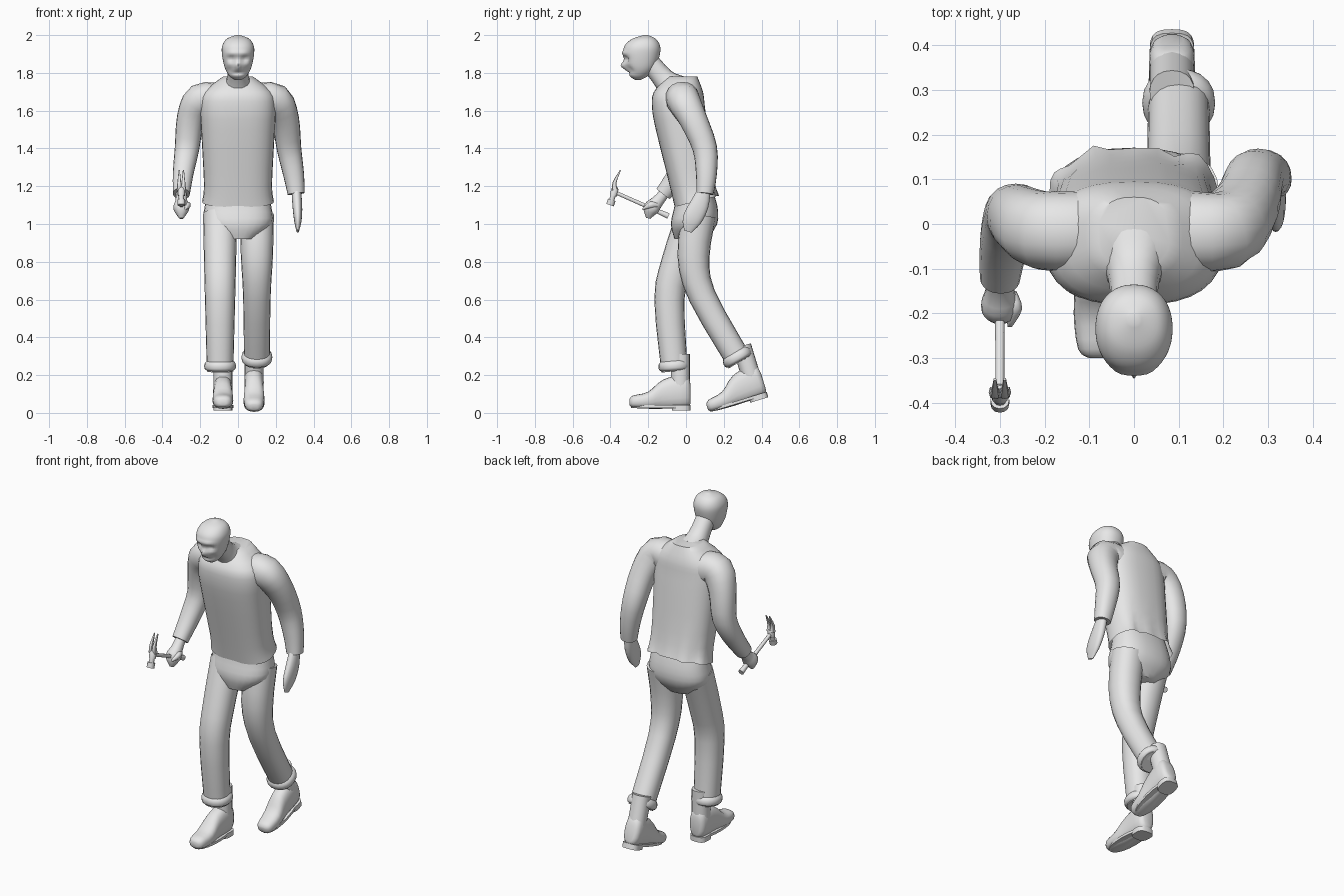
import bpy, bmesh, math
from mathutils import Vector, Matrix

default_cube = bpy.data.objects.get("Cube")
if default_cube:
    bpy.data.objects.remove(default_cube, do_unlink=True)

X, Y, Z = Vector((1, 0, 0)), Vector((0, 1, 0)), Vector((0, 0, 1))
SIDES = {"right": -1, "left": 1}

colour = (.8, .8, .8, 1)
grey = bpy.data.materials.new("plain_grey")
grey.use_nodes = True
grey.diffuse_color = colour
grey.node_tree.nodes["Principled BSDF"].inputs["Base Color"].default_value = colour


def refine(rows, steps):
    """Smooth interpolation between the given rows."""
    result = []
    last = len(rows) - 1
    for i in range(last):
        before, start, end, after = (rows[min(max(i + k, 0), last)] for k in (-1, 0, 1, 2))
        for step in range(steps):
            t = step / steps
            result.append([q + t / 2 * (r - p + t * (2 * p - 5 * q + 4 * r - w + t * (3 * (q - r) + w - p)))
                           for p, q, r, w in zip(before, start, end, after)])
    return result + [list(rows[last])]


def superellipse(value, power):
    return math.copysign(abs(value) ** (2 / power), value)


def loft(name, rows, axes=None, sides=20, power=2.2, steps=3, shape=None,
         open_start=False, move=None, angle=50):
    """Skin rings (x, y, z, half width, optional half depth), square to the path unless axes are given."""
    rows = refine([(*row, row[-1])[:5] for row in rows], steps)
    last = len(rows) - 1
    bm = bmesh.new()
    rings = []
    for i, (x, y, z, width, depth) in enumerate(rows):
        if axes:
            u, v = axes
        else:
            along = Vector(rows[min(i + 1, last)][:3]) - Vector(rows[max(i - 1, 0)][:3])
            along.normalize()
            v = (Y - along * Y.dot(along)).normalized()
            u = v.cross(along)
        ring = []
        for k in range(sides):
            turn = math.tau * k / sides
            across = u * width * superellipse(math.cos(turn), power)
            ahead = v * depth * superellipse(math.sin(turn), power)
            ring.append(bm.verts.new(Vector((x, y, z)) + across + ahead))
        rings.append(ring)
    for lower, upper in zip(rings, rings[1:]):
        for k in range(sides):
            following = (k + 1) % sides
            bm.faces.new((lower[k], lower[following], upper[following], upper[k]))
    bm.faces.new(rings[-1])
    if not open_start:
        bm.faces.new(rings[0])
    bmesh.ops.recalc_face_normals(bm, faces=bm.faces)
    if shape:
        for vert in bm.verts:
            shape(vert.co)
    if move:
        bm.transform(move)
    mesh = bpy.data.meshes.new(name)
    bm.to_mesh(mesh)
    bm.free()
    for polygon in mesh.polygons:
        polygon.use_smooth = True
    mesh.set_sharp_from_angle(angle=math.radians(angle))
    mesh.materials.append(grey)
    bpy.context.collection.objects.link(bpy.data.objects.new(name, mesh))


def stack(rows):
    """Horizontal rings from (height, front, back, half width)."""
    return [(0, (front + back) / 2, z, width, (back - front) / 2) for z, front, back, width in rows]


# Shirt with a slanted hem and loose folds behind
def slant_hem(co):
    low = max(0, (1.3 - co.z) * 5)
    co.z += low * (co.y + .06) / 4
    if co.y > .08:
        co.y += low * .012 * math.sin(co.x * 55)


loft("shirt", stack([(1.09, -.06, .17, .19), (1.2, -.085, .15, .18), (1.5, -.16, .115, .195),
                     (1.62, -.18, .1, .2), (1.7, -.17, .09, .18), (1.78, -.1, .06, .08)]),
     (X, Y), sides=32, power=2.6, shape=slant_hem, open_start=True)

# Trouser seat
loft("trouser_seat", stack([(1.24, -.04, .12, .15), (1.1, -.06, .165, .175),
                            (1, -.08, .165, .18), (.92, -.06, .11, .09)]),
     (X, Y), sides=28, power=2.4)


# Trouser legs, each ending in a rolled cuff
def trouser_leg(side, x, path):
    rows = [(x, *point) for point in path]
    loft(side + "_trouser_leg", rows)
    ankle = Vector(rows[-1][:3])
    up = (Vector(rows[-2][:3]) - ankle).normalized()
    radius = rows[-1][3]
    cuff = []
    for rise, flare in ((.06, .95), (.04, 1.18), (.01, 1.14), (0, .7)):
        cuff.append((*(ankle + up * rise), radius * flare))
    loft(side + "_trouser_cuff", cuff)


trouser_leg("right", -.095, [(.04, 1.05, .09), (-.045, .8, .085), (-.088, .6, .08), (-.06, .22, .07)])
trouser_leg("left", .1, [(.07, 1.05, .09), (.04, .83, .085), (.085, .62, .073), (.285, .27, .068)])


# Boots are built toe first, then set in place; the trailing one is lifted at the heel
def boot(side, place, pitch):
    move = Matrix.Translation(place) @ Matrix.Rotation(math.radians(pitch), 4, "X")
    profile = [(0, .03, .06, .02), (.02, .015, .08, .045), (.1, .01, .1, .055),
               (.18, .01, .165, .05), (.3, .015, .19, .05), (.325, .04, .13, .025)]
    loft(side + "_boot", [(0, y, (low + high) / 2, width, (high - low) / 2) for y, low, high, width in profile],
         (X, Z), power=2.5, move=move)
    loft(side + "_boot_shaft", [(0, .27, z, .05) for z in (.1, .3)], (X, Y), move=move)
    loft(side + "_boot_sole", [(0, .16, z, .055, .15) for z in (.015, .03)], (X, Y), steps=1, move=move)
    loft(side + "_boot_heel", [(0, .275, z, .05) for z in (0, .03)], (X, Y), power=3, steps=1, move=move)


boot("right", (-.08, -.3, .012), 0)
boot("left", (.085, .125, -.012), 17)


# Sleeves share the shoulder and the taper; only the pose differs
def sleeve(side, pose):
    shoulder = [(SIDES[side] * x, -.015, 1.655) for x in (.11, .2)]
    taper = (.09, .088, .074, .065, .055, .045)
    loft(side + "_sleeve", [(*point, radius) for point, radius in zip(shoulder + pose, taper)])


sleeve("right", [(-.25, .01, 1.56), (-.27, .02, 1.4), (-.29, -.04, 1.27), (-.3, -.12, 1.16)])
sleeve("left", [(.25, .04, 1.55), (.27, .1, 1.4), (.295, .108, 1.26), (.308, .1, 1.16)])

# Right fist with its thumb, and the relaxed left hand
loft("right_hand", [(-.3, -.1, 1.18, .026), (-.3, -.15, 1.12, .032), (-.3, -.185, 1.08, .042),
                    (-.3, -.2, 1.03, .012)])
loft("right_thumb", [(-.275, -.15, 1.1, .012), (-.268, -.19, 1.1, .018), (-.278, -.23, 1.08, .005)],
     (X, Z), sides=12)
loft("left_hand", [(.308, .1, 1.19, .024, .032), (.314, .07, 1.1, .026, .05),
                   (.317, .03, 1.02, .02, .05), (.316, .01, .96, .006, .02)])

# Neck
loft("neck", [(0, -.07, 1.72, .085), (0, -.12, 1.77, .058), (0, -.195, 1.86, .052)])


# Head with eye sockets, brow, cheeks, nose and mouth
def carve_face(co):
    if co.y > -.24:
        return

    def bump(x, z, wide, tall):
        return math.exp(-((co.x - x) / wide) ** 2 - ((co.z - z) / tall) ** 2)
    for side in SIDES.values():
        eye_socket = .022 * bump(side * .034, 1.873, .02, .014)
        brow = .008 * bump(side * .03, 1.905, .03, .012)
        cheek = .012 * bump(side * .045, 1.815, .016, .02)
        co.y += eye_socket - brow + cheek
    nose = .024 * bump(0, 1.838, .013, .02)
    mouth = .012 * bump(0, 1.8, .03, .008)
    co.y += mouth - nose


loft("head", stack([(1.763, -.27, -.24, .018), (1.785, -.3, -.2, .047), (1.83, -.32, -.16, .071),
                    (1.9, -.333, -.138, .085), (1.945, -.324, -.138, .083), (1.98, -.285, -.16, .06),
                    (2, -.225, -.2, .012)]),
     (X, Y), sides=40, steps=6, shape=carve_face, angle=80)

# Claw hammer held in the right fist
grip_x = -.3


def hammer_part(name, rows, **options):
    loft("hammer_" + name, [(grip_x, *row) for row in rows], **options)


hammer_part("handle", [(-.093, 1.042, .016), (-.2, 1.09, .011), (-.385, 1.172, .01)], sides=10)
hammer_part("face", [(-.402, 1.1, .021), (-.393, 1.128, .021)], sides=12, steps=1)
hammer_part("neck", [(-.395, 1.12, .014), (-.385, 1.155, .014)], sides=12, steps=1)
hammer_part("eye", [(-.385, 1.15, .019), (-.376, 1.185, .019), (-.374, 1.195, .013)], sides=12, steps=1)
for side, sign in SIDES.items():
    prong = [(-.376, 1.18, .014), (-.378, 1.22, .01), (-.347, 1.285, .003)]
    loft("hammer_claw_" + side, [(grip_x + sign * .011, *point) for point in prong], sides=8, power=3)
